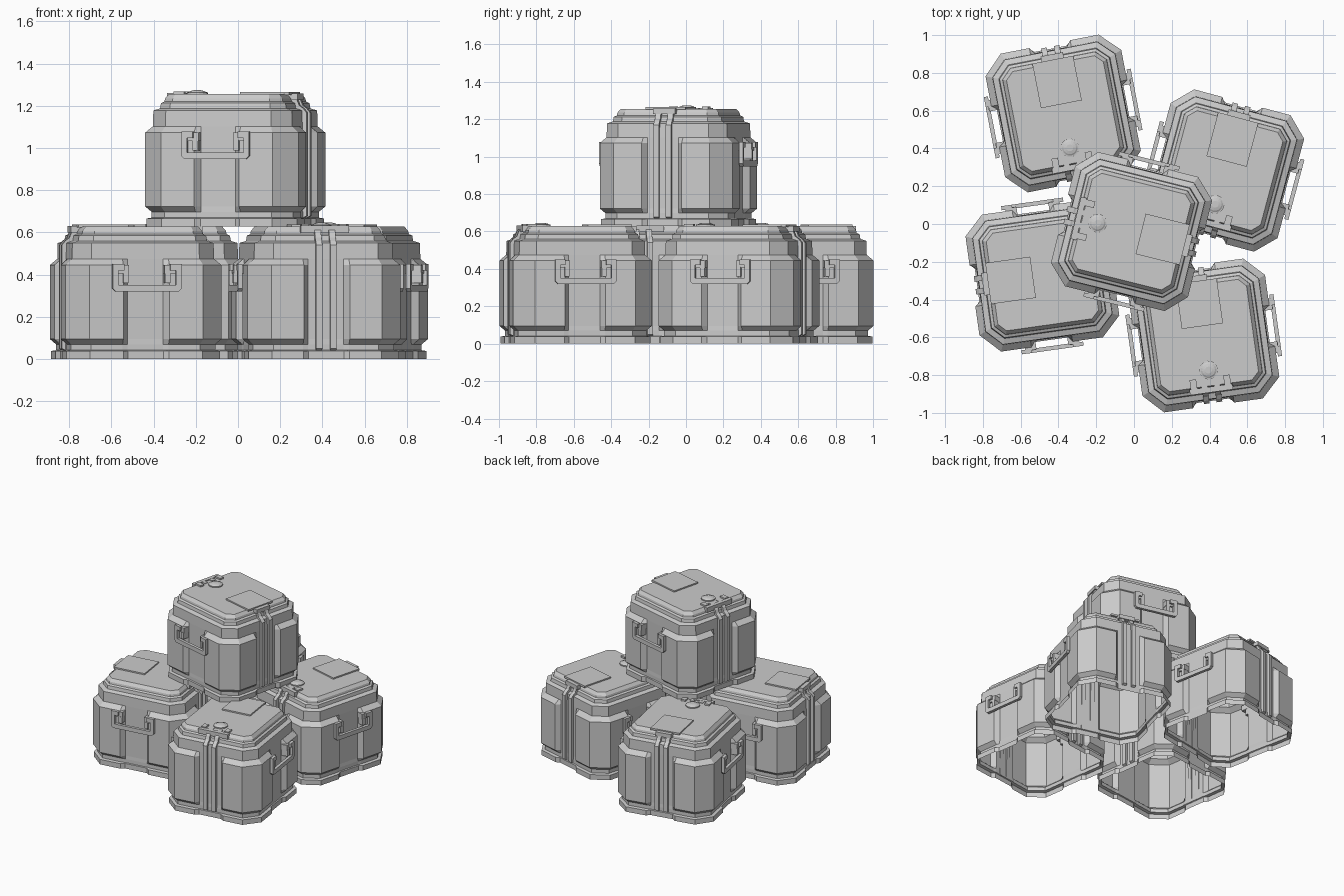
import bpy, bmesh
from math import radians, sin, cos, tau
from mathutils import Matrix, Vector

if "Cube" in bpy.data.objects:
    bpy.data.objects.remove(bpy.data.objects["Cube"])

WX, WY, CH = 0.366, 0.374, 0.102       # half sizes and corner chamfer
GO, GI = 0.11, 0.085                   # outer / inner half width of side recess
TOP = 0.628

# vertical profile: height, inset of the panels, inset of the mid-side recess
LEVELS = [(0, .006, .025), (.038, .006, .025), (.042, .028, .032), (.07, .028, .032),
          (.095, 0, .034), (.445, 0, .034), (.475, .034, .034), (.55, .036, .036),
          (.56, .066, .066), (.585, .07, .07), (.592, .085, .085), (.607, .088, .088),
          (TOP, .105, .105)]


def ring(z, d, rec):
    pts = []
    for k in range(4):
        w, other = ((WY, WX) if k % 2 == 0 else (WX, WY))
        f = other - CH - 0.414 * d
        side = [(-f, w - d), (-GO, w - d), (-GI, w - rec), (GI, w - rec), (GO, w - d), (f, w - d)]
        rot = Matrix.Rotation(-radians(90 * k), 3, 'Z')
        pts += [rot @ Vector((x, y, z)) for x, y in side]
    return pts


def finish(name, bm, mat):
    bmesh.ops.recalc_face_normals(bm, faces=bm.faces)
    me = bpy.data.meshes.new(name)
    bm.to_mesh(me)
    bm.free()
    ob = bpy.data.objects.new(name, me)
    ob.matrix_world = mat
    bpy.context.collection.objects.link(ob)


def box(bm, cx, cy, cz, sx, sy, sz):
    bmesh.ops.create_cube(bm, size=1, matrix=Matrix.Translation((cx, cy, cz)) @ Matrix.Diagonal((sx, sy, sz, 1)))


def prism(bm, pts, direction):
    face = bm.faces.new([bm.verts.new(p) for p in pts])
    new = bmesh.ops.extrude_face_region(bm, geom=[face], use_keep_orig=True)['geom']
    bmesh.ops.translate(bm, verts=[g for g in new if isinstance(g, bmesh.types.BMVert)], vec=direction)


def disc(bm, x, y, z, rings, n=16):
    prev = None
    for r, h in rings:
        cur = [bm.verts.new((x + r * cos(tau * i / n), y + r * sin(tau * i / n), z + h)) for i in range(n)]
        if prev:
            for i in range(n):
                bm.faces.new((prev[i], prev[(i + 1) % n], cur[(i + 1) % n], cur[i]))
        prev = cur
    bm.faces.new(prev)


def crate(tag, x, y, z, angle):
    mat = Matrix.Translation((x, y, z)) @ Matrix.Rotation(radians(angle), 4, 'Z')

    # open-bottomed shell with stepped lid
    bm = bmesh.new()
    loops = [[bm.verts.new(p) for p in ring(*lv)] for lv in LEVELS]
    for a, b in zip(loops, loops[1:]):
        for i in range(len(a)):
            j = (i + 1) % len(a)
            bm.faces.new((a[i], a[j], b[j], b[i]))
    bm.faces.new(loops[-1])
    finish(tag + "_shell", bm, mat)

    # swing handles and their mounts on both sides
    half = [(.165, .335), (.165, .45), (.11, .45), (.11, .42), (.138, .42), (.138, .352)]
    outline = [(.15, .32)] + half
    outline += [(-a, b) for a, b in reversed(outline)]
    bm = bmesh.new()
    for s in (-1, 1):
        prism(bm, [(s * (WX + .008), a, b) for a, b in outline], (s * .022, 0, 0))
        for t in (-1, 1):
            box(bm, s * (WX - .01), t * .115, .425, .05, .06, .04)
            box(bm, s * (WX - .008), t * .1, .385, .05, .025, .05)
    finish(tag + "_handles", bm, mat)

    # twin ribs running up the latch sides and over the lid edge
    path = [(.034, .04), (.014, .05), (.014, .54), (.03, .56), (.05, .575), (.06, .6),
            (.09, .632), (.13, .632), (.13, .6), (.09, .55), (.05, .5)]
    bm = bmesh.new()
    for s in (-1, 1):
        for t in (-.034, .034):
            prism(bm, [(t - .015, s * (WY - d), h) for d, h in path], (.03, 0, 0))
    box(bm, 0, -(WY - .085), .615, .23, .03, .036)
    box(bm, 0, WY - .08, .615, .12, .05, .03)
    finish(tag + "_latch_ribs", bm, mat)

    # lid plate, button and clips
    bm = bmesh.new()
    box(bm, 0, .17, TOP + .003, .22, .24, .014)
    finish(tag + "_lid_plate", bm, mat)
    bm = bmesh.new()
    disc(bm, 0, -.185, TOP, [(.05, 0), (.05, .008), (.042, .009), (.034, .014), (.018, .018)])
    finish(tag + "_lid_button", bm, mat)
    bm = bmesh.new()
    for s in (-1, 1):
        box(bm, s * .09, -.25, TOP + .005, .035, .052, .014)
    finish(tag + "_lid_clips", bm, mat)


# four crates on the ground and one stacked on top
crate("crate_back", -.375, .585, 0, 11)
crate("crate_right", .477, .283, 0, -15)
crate("crate_left", -.485, -.275, 0, 98)
crate("crate_front", .369, -.590, 0, 8)
crate("crate_top", -.013, -.04, TOP, -104)
